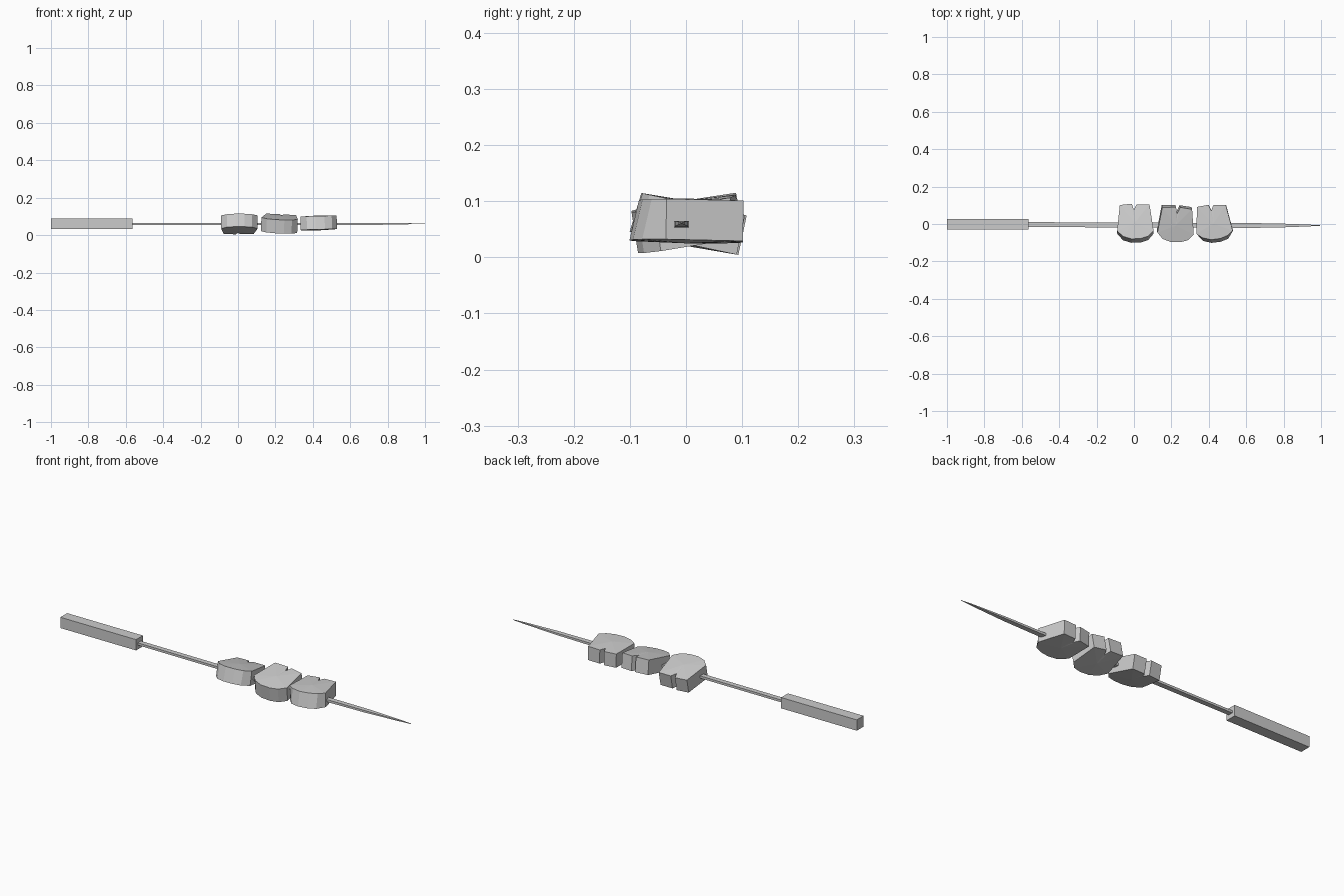
import bpy, bmesh
from math import radians
from mathutils import Matrix, Vector

if "Cube" in bpy.data.objects:
    bpy.data.objects.remove(bpy.data.objects["Cube"])


def finish(name, bm):
    bmesh.ops.recalc_face_normals(bm, faces=bm.faces)
    mesh = bpy.data.meshes.new(name)
    bm.to_mesh(mesh)
    bm.free()
    ob = bpy.data.objects.new(name, mesh)
    bpy.context.collection.objects.link(ob)
    return ob


def bar(name, sections):
    """Rectangular bar along x; sections are (x, y, z, half width, half height)."""
    bm = bmesh.new()
    rings = [[bm.verts.new((x, y + a * w, z + b * h))
              for a, b in ((-1, -1), (1, -1), (1, 1), (-1, 1))]
             for x, y, z, w, h in sections]
    for r, s in zip(rings, rings[1:]):
        for i in range(4):
            j = (i + 1) % 4
            bm.faces.new((r[i], r[j], s[j], s[i]))
    bm.faces.new(rings[0])
    bm.faces.new(rings[-1])
    return finish(name, bm)


def chunk(name, loc, rot, back, notch, half, lean):
    """Rounded front, notched flat back, slightly domed faces."""
    bl, br = back
    outline = [bl, *notch, br, (0.099, -0.045), (0.07, -0.077), (0.03, -0.09),
               (-0.02, -0.092), (-0.065, -0.078), (-0.096, -0.045)]
    bm = bmesh.new()
    loops = []
    for side in (-1, 1):
        ring = []
        for x, y in outline:
            # the front wall leans back toward the top
            shift = lean * side if y < -0.06 else 0
            ring.append(bm.verts.new((x, y + shift, side * half)))
        centre = bm.verts.new((0, 0, side * (half + 0.004)))
        for a, b in zip(ring, ring[1:] + ring[:1]):
            bm.faces.new((a, b, centre))
        loops.append(ring)
    low, high = loops
    n = len(low)
    for i in range(n):
        j = (i + 1) % n
        bm.faces.new((low[i], low[j], high[j], high[i]))
    rx, ry, rz = (radians(a) for a in rot)
    m = (Matrix.Translation(Vector(loc)) @ Matrix.Rotation(rz, 4, 'Z')
         @ Matrix.Rotation(ry, 4, 'Y') @ Matrix.Rotation(rx, 4, 'X'))
    bmesh.ops.transform(bm, matrix=m, verts=bm.verts)
    return finish(name, bm)


# Square handle and thin pointed rod
bar("handle", [(-1, -0.002, 0.06, 0.028, 0.028), (-0.565, -0.002, 0.06, 0.028, 0.028)])
bar("skewer_rod", [(-0.57, -0.003, 0.06, 0.013, 0.006),
                   (0.55, -0.008, 0.059, 0.013, 0.006),
                   (0.75, -0.008, 0.060, 0.0115, 0.005),
                   (0.93, -0.008, 0.061, 0.005, 0.0025),
                   (1.0, -0.008, 0.061, 0.001, 0.001)])

# Three notched food chunks threaded on the rod
single = [(-0.018, 0.103), (-0.006, 0.07), (0.008, 0.1)]
double = [(-0.005, 0.098), (0.004, 0.064), (0.013, 0.085), (0.018, 0.098)]
chunk("food_chunk_inner", (0.006, 0, 0.061), (-12, 0, 0),
      ((-0.082, 0.096), (0.077, 0.1)), single, 0.036, 0.003)
chunk("food_chunk_middle", (0.222, -0.001, 0.06), (9, 3, -3),
      ((-0.078, 0.093), (0.082, 0.091)), double, 0.037, 0.0)
chunk("food_chunk_outer", (0.426, 0.001, 0.065), (-1, -1.5, 5),
      ((-0.08, 0.097), (0.074, 0.095)), single, 0.036, 0.008)
